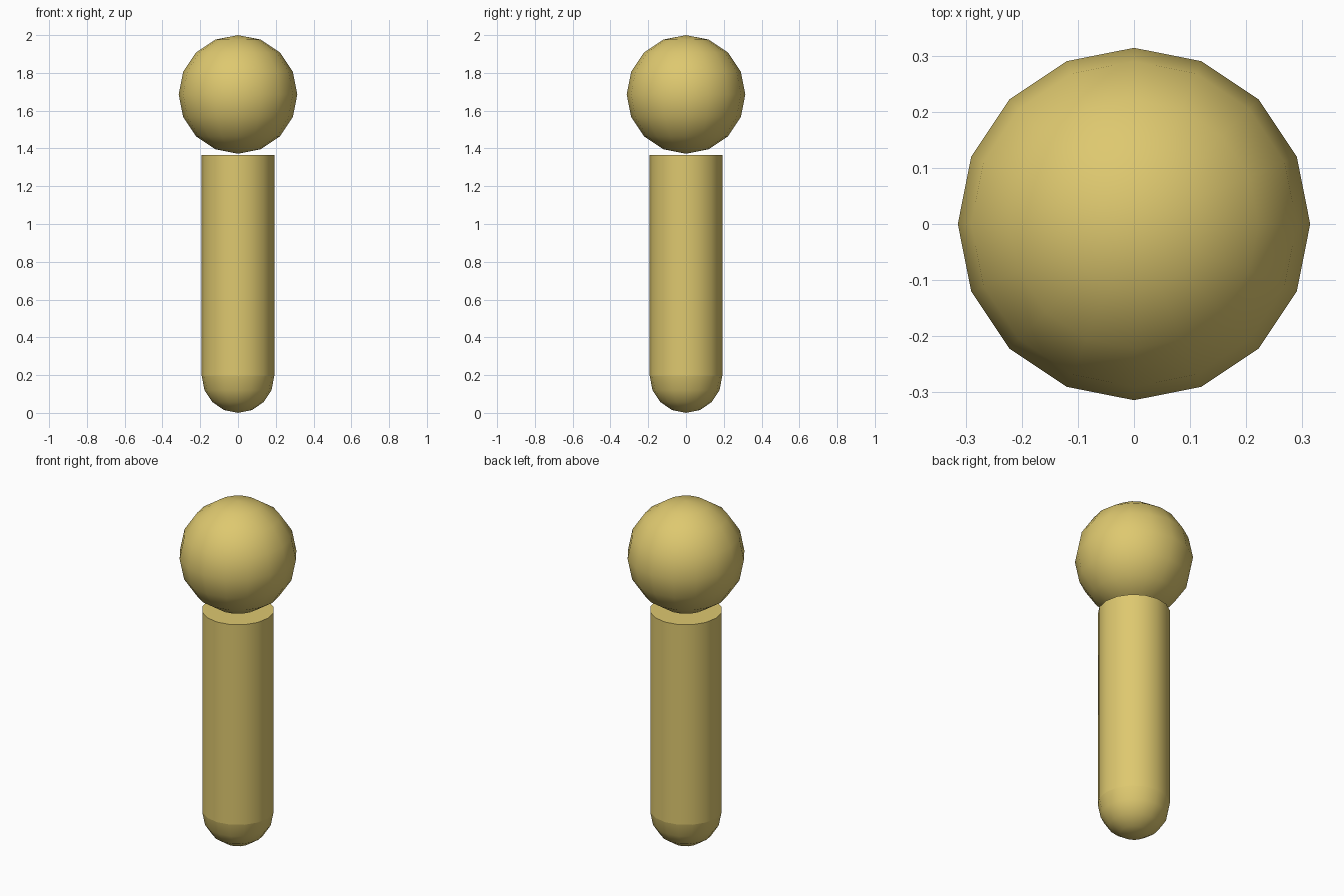
import bpy, bmesh, math

if "Cube" in bpy.data.objects:
    bpy.data.objects.remove(bpy.data.objects["Cube"])

SIDES = 16
BALL_R, BALL_Z = 0.314, 1.686
BODY_R, SEAM_Z, TOP_Z = 0.192, 0.195, 1.365

sand = bpy.data.materials.new("sand_yellow")
sand.diffuse_color = (0.73, 0.58, 0.16, 1)
sand.use_nodes = True
sand.node_tree.nodes["Principled BSDF"].inputs["Base Color"].default_value = sand.diffuse_color


def finish(obj, name):
    obj.name = name
    obj.data.materials.append(sand)
    bpy.ops.object.shade_smooth_by_angle(angle=math.radians(40))


# Head: low-poly smooth ball floating over the body
bpy.ops.mesh.primitive_uv_sphere_add(segments=SIDES, ring_count=8,
                                     radius=BALL_R, location=(0, 0, BALL_Z))
finish(bpy.context.object, "head")

# Body: upright cylinder with a flat top, open where the rounded base joins
bpy.ops.mesh.primitive_cylinder_add(vertices=SIDES, radius=BODY_R,
                                    depth=TOP_Z - SEAM_Z,
                                    location=(0, 0, (TOP_Z + SEAM_Z) / 2))
body = bpy.context.object
bm = bmesh.new()
bm.from_mesh(body.data)
bmesh.ops.delete(bm, geom=[f for f in bm.faces if f.normal.z < -0.9],
                 context='FACES_ONLY')
bm.to_mesh(body.data)
bm.free()
finish(body, "body")

# Base: lower half of a ball closing the bottom of the body
bpy.ops.mesh.primitive_uv_sphere_add(segments=SIDES, ring_count=8,
                                     radius=BODY_R, location=(0, 0, SEAM_Z))
base = bpy.context.object
bm = bmesh.new()
bm.from_mesh(base.data)
bmesh.ops.delete(bm, geom=[v for v in bm.verts if v.co.z > 0.01], context='VERTS')
for v in bm.verts:
    v.co.z *= SEAM_Z / BODY_R
bm.to_mesh(base.data)
bm.free()
finish(base, "rounded_base")
